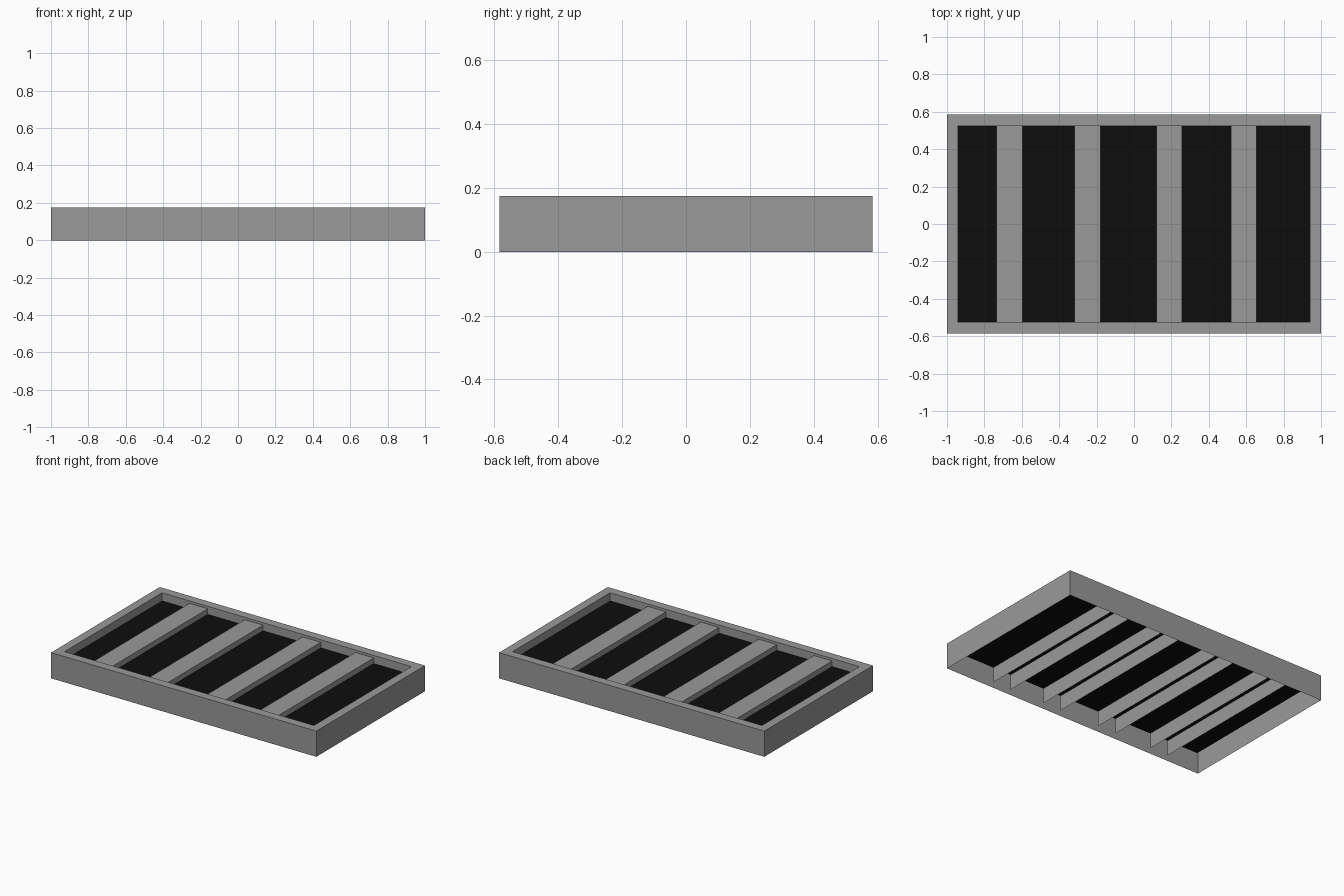
import bpy
import bmesh

cube = bpy.data.objects.get("Cube")
if cube:
    bpy.data.objects.remove(cube, do_unlink=True)


def make_material(name, value):
    mat = bpy.data.materials.new(name)
    color = (value, value, value, 1)
    mat.diffuse_color = color
    mat.use_nodes = True
    bsdf = next(n for n in mat.node_tree.nodes if n.type == "BSDF_PRINCIPLED")
    bsdf.inputs["Base Color"].default_value = color
    return mat


def loft(name, rows, mat, closed=False):
    """Skin a strip of quads across successive rows of points."""
    bm = bmesh.new()
    rows = [[bm.verts.new(p) for p in row] for row in rows]
    for a, b in zip(rows, rows[1:]):
        count = len(a)
        for i in range(count if closed else count - 1):
            j = (i + 1) % count
            bm.faces.new((a[i], a[j], b[j], b[i]))
    mesh = bpy.data.meshes.new(name)
    bm.to_mesh(mesh)
    bm.free()
    mesh.materials.append(mat)
    obj = bpy.data.objects.new(name, mesh)
    bpy.context.collection.objects.link(obj)
    return obj


def ring(x, y, z):
    return [(-x, -y, z), (x, -y, z), (x, y, z), (-x, y, z)]


grey = make_material("metal grey", 0.32)
black = make_material("shadow black", 0.004)

HALF_X, HALF_Y, HEIGHT = 1.0, 0.585, 0.175
RIM = 0.06
PANEL_Z = 0.12
SLAT_TOP, SLAT_BOTTOM = 0.158, 0.017
END_Y = HALF_Y - RIM / 2

# Open-bottomed frame: outer wall, flat rim, inner wall down to the panel
inner = (HALF_X - RIM, HALF_Y - RIM)
loft("frame", [ring(HALF_X, HALF_Y, 0), ring(HALF_X, HALF_Y, HEIGHT),
               ring(*inner, HEIGHT), ring(*inner, PANEL_Z)], grey, closed=True)

# Dark backing panel
px = HALF_X - RIM / 2
loft("backing_panel", [[(-px, -END_Y, PANEL_Z), (px, -END_Y, PANEL_Z)],
                       [(-px, END_Y, PANEL_Z), (px, END_Y, PANEL_Z)]], black)

# Hollow channel slats, unevenly spaced
for n, x in enumerate((-0.665, -0.248, 0.188, 0.587), 1):
    w = 0.069
    profile = [(x - w, SLAT_BOTTOM), (x - w, SLAT_TOP),
               (x + w, SLAT_TOP), (x + w, SLAT_BOTTOM)]
    loft(f"slat_{n}", [[(a, y, z) for a, z in profile] for y in (-END_Y, END_Y)], grey)
